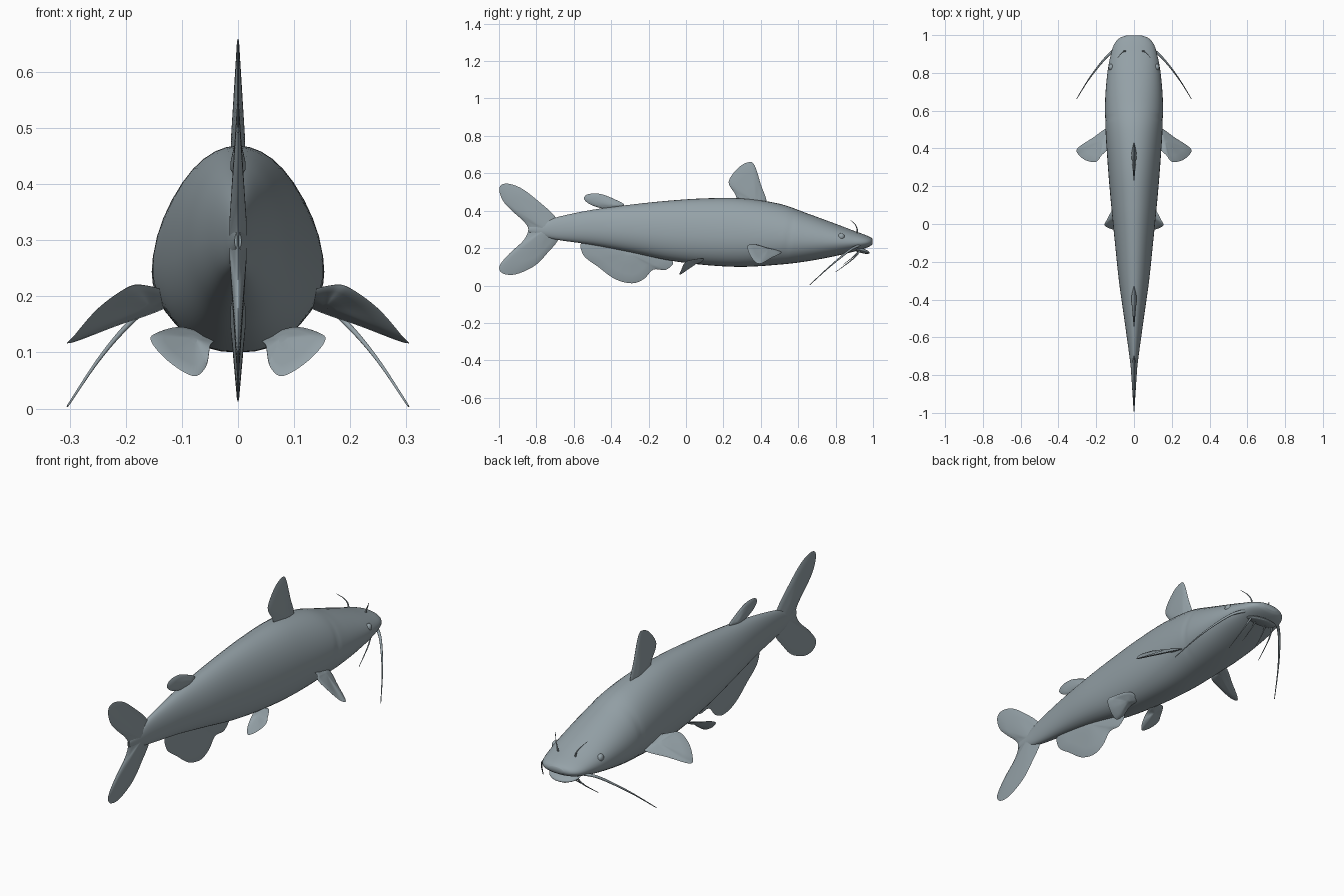
import bpy, bmesh, math
from mathutils import Vector

if "Cube" in bpy.data.objects:
    bpy.data.objects.remove(bpy.data.objects["Cube"], do_unlink=True)

skin = bpy.data.materials.new("slate grey skin")
skin.use_nodes = True
skin.diffuse_color = (0.30, 0.36, 0.39, 1)
skin.node_tree.nodes["Principled BSDF"].inputs["Base Color"].default_value = skin.diffuse_color


def spline(points, steps, closed=False):
    """Smooth curve through points of any dimension."""
    pts = [Vector(p) for p in points]
    n = len(pts)
    out = []
    for i in range(n if closed else n - 1):
        if closed:
            a, b, c, d = (pts[(i + k) % n] for k in (-1, 0, 1, 2))
        else:
            a, b, c, d = (pts[min(max(i + k, 0), n - 1)] for k in (-1, 0, 1, 2))
        for s in range(steps):
            t = s / steps
            out.append(b + (c - a) * (t / 2) + (a * 2 - b * 5 + c * 4 - d) * (t * t / 2)
                       + (b * 3 - a - c * 3 + d) * (t ** 3 / 2))
    return out if closed else out + [pts[-1]]


def finish(name, bm, angle=50):
    bmesh.ops.recalc_face_normals(bm, faces=bm.faces)
    mesh = bpy.data.meshes.new(name)
    bm.to_mesh(mesh)
    bm.free()
    mesh.materials.append(skin)
    ob = bpy.data.objects.new(name, mesh)
    bpy.context.collection.objects.link(ob)
    bpy.ops.object.select_all(action="DESELECT")
    ob.select_set(True)
    bpy.context.view_layer.objects.active = ob
    bpy.ops.object.shade_smooth_by_angle(angle=math.radians(angle))
    return ob


def bridge(bm, a, b):
    n = len(a)
    for i in range(n):
        bm.faces.new((a[i], a[(i + 1) % n], b[(i + 1) % n], b[i]))


def fin(name, outline, root, thick, normal):
    """Blade that is thick at its root point and thins to its outline."""
    bm = bmesh.new()
    edge = spline(outline, 5, True)
    root, normal = Vector(root), Vector(normal).normalized()
    rim = [bm.verts.new(p) for p in edge]
    for side in (-1, 1):
        last = rim
        for s in (0.97, 0.7, 0.4, 0.15):
            lift = normal * side * (thick * (1 - s) + 0.0015)
            ring = [bm.verts.new(root.lerp(p, s) + lift) for p in edge]
            bridge(bm, last, ring)
            last = ring
        bm.faces.new(last)
    return finish(name, bm, 60)


def flat_fin(name, outline, root, thick):
    return fin(name, [(0, y, z) for y, z in outline], (0, *root), thick, (1, 0, 0))


def barbel(name, points, radius):
    bm = bmesh.new()
    path = spline(points, 8)
    last = None
    for i, p in enumerate(path):
        along = (path[min(i + 1, len(path) - 1)] - path[max(i - 1, 0)]).normalized()
        u = along.cross(Vector((0.3, 0.2, 1))).normalized()
        v = along.cross(u)
        r = radius * (1 - 0.8 * i / (len(path) - 1))
        ring = [bm.verts.new(p + (u * math.cos(k * math.pi / 4) + v * math.sin(k * math.pi / 4)) * r)
                for k in range(8)]
        if last:
            bridge(bm, last, ring)
        else:
            bm.faces.new(ring)
        last = ring
    bm.faces.new(last)
    return finish(name, bm)


def ellipsoid(name, centre, radii, tilt=0):
    bm = bmesh.new()
    bmesh.ops.create_uvsphere(bm, u_segments=24, v_segments=14, radius=1)
    for v in bm.verts:
        v.co = Vector((v.co.x * radii[0], v.co.y * radii[1], v.co.z * radii[2]))
    ob = finish(name, bm)
    ob.location = centre
    ob.rotation_euler.x = math.radians(tilt)
    return ob


# Body: stations of (y, underside, back, half width)
stations = spline([
    (-0.84, 0.285, 0.315, 0.006), (-0.76, 0.26, 0.34, 0.017), (-0.68, 0.243, 0.368, 0.027),
    (-0.5, 0.217, 0.405, 0.052), (-0.3, 0.178, 0.432, 0.08), (-0.1, 0.136, 0.453, 0.101),
    (0.1, 0.11, 0.466, 0.121), (0.3, 0.1, 0.466, 0.138), (0.5, 0.112, 0.437, 0.151),
    (0.65, 0.13, 0.385, 0.153), (0.8, 0.158, 0.33, 0.141), (0.9, 0.182, 0.292, 0.122),
    (0.955, 0.198, 0.272, 0.103), (0.985, 0.211, 0.259, 0.075), (0.998, 0.223, 0.249, 0.04)], 10)
bm = bmesh.new()
last = None
SIDES = 40
for y, low, high, half in stations:
    mid = low + (high - low) * 0.43
    ring = []
    for k in range(SIDES):
        c, s = math.cos(k * math.tau / SIDES), math.sin(k * math.tau / SIDES)
        # shallow gill groove on the flanks
        bend = y - 0.55 - 0.03 * s
        groove = 1 - 0.02 * abs(c) * math.exp(-(bend / 0.012) ** 2)
        x = math.copysign(abs(c) ** (1.0 if s > 0 else 0.82), c) * half * groove
        ring.append(bm.verts.new((x, y, mid + s * ((high - mid) if s > 0 else (mid - low)))))
    if last:
        bridge(bm, last, ring)
    else:
        bm.faces.new(ring)
    last = ring
bm.faces.new(last)
finish("body", bm)

# Lower jaw hanging open under the snout
ellipsoid("lower_jaw", (0, 0.925, 0.192), (0.078, 0.06, 0.014), -18)

# Fins on the centre line
flat_fin("tail_fin", [
    (-0.69, 0.355), (-0.8, 0.46), (-0.89, 0.525), (-0.965, 0.545), (-0.998, 0.52), (-0.98, 0.455),
    (-0.925, 0.395), (-0.87, 0.345), (-0.843, 0.3), (-0.87, 0.24), (-0.945, 0.17), (-0.997, 0.105),
    (-0.98, 0.065), (-0.91, 0.06), (-0.81, 0.105), (-0.74, 0.175), (-0.68, 0.255)],
    (-0.75, 0.3), 0.016)
flat_fin("dorsal_fin", [
    (0.29, 0.43), (0.262, 0.49), (0.228, 0.555), (0.28, 0.63), (0.338, 0.66), (0.368, 0.64),
    (0.4, 0.54), (0.43, 0.44), (0.36, 0.42)], (0.37, 0.45), 0.013)
flat_fin("adipose_fin", [
    (-0.5, 0.428), (-0.545, 0.462), (-0.525, 0.488), (-0.46, 0.49), (-0.39, 0.465),
    (-0.33, 0.43), (-0.4, 0.405)], (-0.39, 0.43), 0.014)
flat_fin("anal_fin", [
    (-0.54, 0.24), (-0.55, 0.165), (-0.47, 0.1), (-0.38, 0.035), (-0.29, 0.012), (-0.225, 0.035),
    (-0.175, 0.085), (-0.105, 0.085), (-0.08, 0.14), (-0.3, 0.21)], (-0.3, 0.17), 0.014)

# Paired parts on both sides
for side, label in ((1, "left"), (-1, "right")):
    def flip(points):
        return [(side * x, y, z) for x, y, z in points]

    fin(label + "_pectoral_fin", flip([
        (0.13, 0.51, 0.18), (0.22, 0.455, 0.147), (0.3, 0.4, 0.117), (0.292, 0.365, 0.13),
        (0.25, 0.335, 0.178), (0.2, 0.33, 0.214), (0.17, 0.365, 0.22), (0.12, 0.42, 0.205)]),
        (side * 0.16, 0.44, 0.19), 0.008, (side * 0.45, 0.25, 0.86))
    fin(label + "_pelvic_fin", flip([
        (0.045, 0.08, 0.125), (0.1, 0.09, 0.145), (0.145, 0.02, 0.135), (0.155, -0.008, 0.12),
        (0.125, -0.025, 0.085), (0.08, -0.035, 0.058), (0.057, -0.01, 0.075), (0.05, 0.03, 0.11)]),
        (side * 0.08, 0.05, 0.12), 0.006, (side * -0.45, -0.5, 0.75))
    ellipsoid(label + "_eye", (side * 0.121, 0.83, 0.262), (0.014, 0.018, 0.018))

    # Whiskers: long cheek pair, two chin pairs and a nostril pair
    barbel(label + "_cheek_barbel", flip([
        (0.095, 0.93, 0.215), (0.145, 0.885, 0.195), (0.2, 0.82, 0.145), (0.25, 0.75, 0.085),
        (0.304, 0.662, 0.004)]), 0.008)
    barbel(label + "_outer_chin_barbel", flip([
        (0.065, 0.93, 0.185), (0.078, 0.89, 0.14), (0.09, 0.8, 0.072)]), 0.005)
    barbel(label + "_inner_chin_barbel", flip([
        (0.03, 0.925, 0.185), (0.035, 0.89, 0.15), (0.04, 0.84, 0.112)]), 0.004)
    barbel(label + "_nostril_barbel", flip([
        (0.045, 0.915, 0.275), (0.052, 0.915, 0.302), (0.066, 0.905, 0.325), (0.086, 0.88, 0.35)]), 0.0045)
